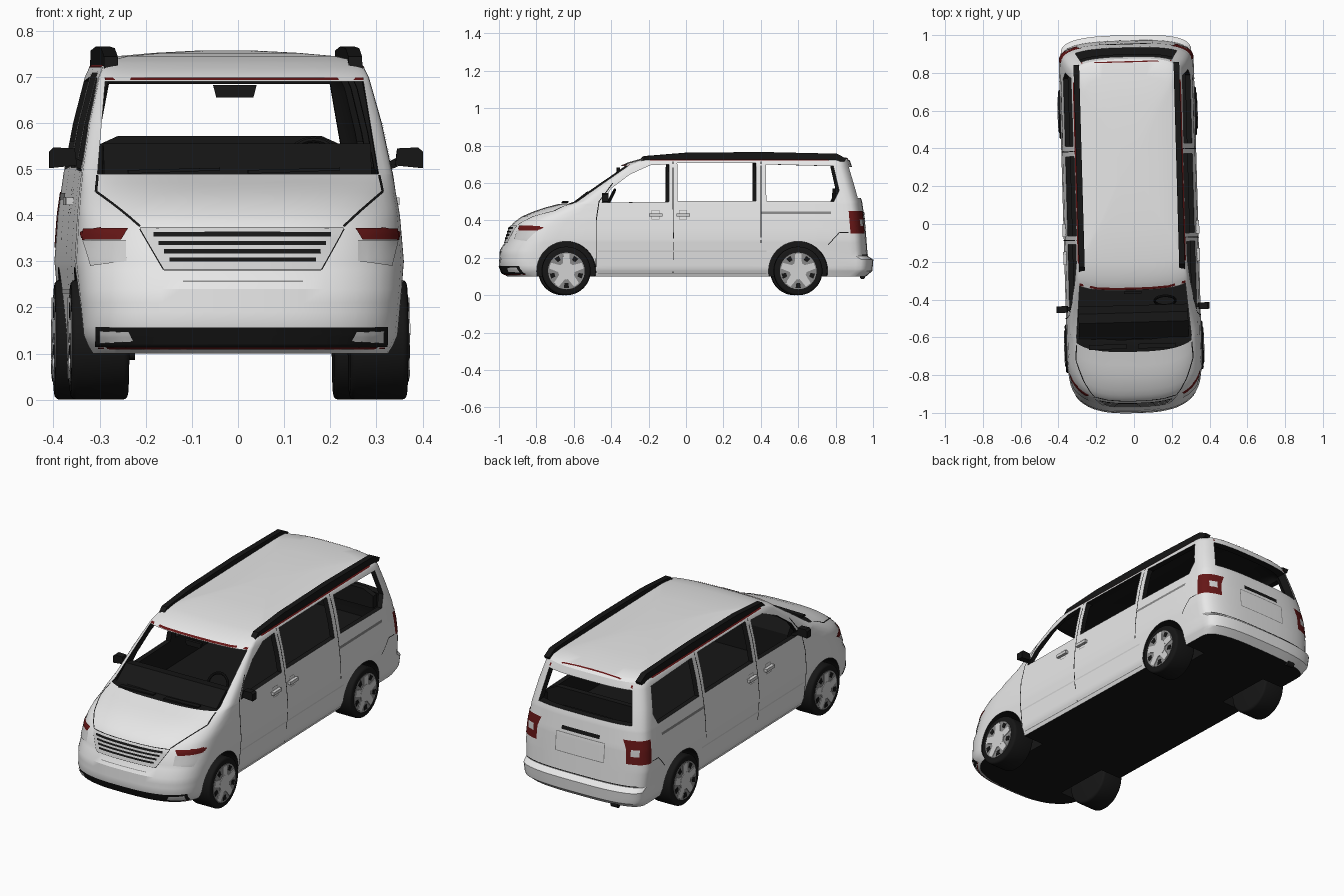
import bpy, bmesh, math
from math import sin, cos, pi
from mathutils import Matrix, Vector
from mathutils.bvhtree import BVHTree

if "Cube" in bpy.data.objects:
    bpy.data.objects.remove(bpy.data.objects["Cube"])


def material(name, *rgb):
    m = bpy.data.materials.new(name)
    m.use_nodes = True
    m.diffuse_color = (*rgb, 1)
    m.node_tree.nodes["Principled BSDF"].inputs["Base Color"].default_value = (*rgb, 1)
    return m


WHITE = material("white_paint", .8, .8, .8)
BLACK = material("black_trim", .008, .008, .008)
RED = material("dark_red", .13, .008, .008)
GREY = material("wheel_grey", .25, .25, .25)
SILVER = material("light_silver", .65, .65, .65)
parts = []


def add(name, bm, *mats, angle=None):
    me = bpy.data.meshes.new(name)
    bm.to_mesh(me)
    bm.free()
    for m in mats:
        me.materials.append(m)
    ob = bpy.data.objects.new(name, me)
    bpy.context.collection.objects.link(ob)
    parts.append(ob)
    if angle:
        smooth(ob, angle)
    return ob


def smooth(ob, angle):
    bpy.ops.object.select_all(action='DESELECT')
    ob.select_set(True)
    bpy.context.view_layer.objects.active = ob
    bpy.ops.object.shade_smooth_by_angle(angle=math.radians(angle))


def place(axis, u, v, d):
    return Vector({'x': (d, u, v), 'y': (u, d, v), 'z': (u, v, d)}[axis])


def prism(name, pts, axis, a, b, mat):
    bm = bmesh.new()
    f = bm.faces.new([bm.verts.new(place(axis, u, v, a)) for u, v in pts])
    ext = bmesh.ops.extrude_face_region(bm, geom=[f])["geom"]
    shift = place(axis, 0, 0, b - a)
    bmesh.ops.translate(bm, vec=shift, verts=[g for g in ext if isinstance(g, bmesh.types.BMVert)])
    bmesh.ops.recalc_face_normals(bm, faces=bm.faces)
    return add(name, bm, mat)


def rect(u0, u1, v0, v1):
    return [(u0, v0), (u1, v0), (u1, v1), (u0, v1)]


def cylinder(name, r, x0, x1, y, z, mat, seg=40, bevel=0):
    bm = bmesh.new()
    spin = Matrix.Translation(((x0 + x1) / 2, y, z)) @ Matrix.Rotation(pi / 2, 4, 'Y')
    bmesh.ops.create_cone(bm, cap_ends=True, segments=seg, radius1=r, radius2=r,
                          depth=abs(x1 - x0), matrix=spin)
    if bevel:
        rims = [e for e in bm.edges if abs(e.verts[0].co.x - e.verts[1].co.x) < 1e-4]
        bmesh.ops.bevel(bm, geom=rims, offset=bevel, segments=3, profile=.5, affect='EDGES')
    return add(name, bm, mat, angle=35)


# Body profiles by height: nose, tail, half width, nose corner depth
NOSE = [(.10, -.955), (.12, -.985), (.16, -1), (.24, -.995), (.28, -.97), (.36, -.945),
        (.39, -.92), (.42, -.88), (.45, -.81), (.47, -.75), (.488, -.68), (.50, -.645),
        (.60, -.49), (.69, -.35), (.71, -.31), (.73, -.24), (.745, -.13), (.752, 0), (.757, .2)]
TAIL = [(.10, .96), (.13, .995), (.19, 1), (.21, .97), (.40, .955), (.50, .94), (.69, .885),
        (.72, .875), (.735, .855), (.745, .78), (.752, .65), (.757, .45)]
WIDTH = [(.10, .325), (.14, .342), (.30, .357), (.40, .35), (.49, .338), (.60, .318),
         (.70, .293), (.72, .284), (.735, .267), (.745, .225), (.752, .15), (.757, .06)]
CORNER = [(.10, .22), (.36, .27), (.45, .25), (.49, .14), (.69, .06), (.757, .04)]


def at(table, z):
    for (a, p), (b, q) in zip(table, table[1:]):
        if z <= b:
            return p + (q - p) * max(0, z - a) / (b - a)
    return table[-1][1]


def body_loft(zmin=0, scale=(1, 1, 1)):
    bm = bmesh.new()
    rings = []
    levels = sorted({z for t in (NOSE, TAIL, WIDTH) for z, _ in t if z >= zmin})
    for z in levels:
        nose, tail, w, d = (at(t, z) for t in (NOSE, TAIL, WIDTH, CORNER))
        half = []
        for i in range(13):
            t = pi / 2 * i / 12
            half.append((w * sin(t) ** .714, nose + d * (1 - cos(t) ** .714)))
        half += [(w, nose + d + (tail - .1 - nose - d) * k / 8) for k in range(1, 8)]
        for i in range(11):
            t = pi / 2 * i / 10
            half.append((w * cos(t) ** .667, tail - .1 * (1 - sin(t) ** .667)))
        half[0], half[-1] = (0, nose), (0, tail)
        outline = half + [(-x, y) for x, y in half[-2:0:-1]]
        rings.append([bm.verts.new((x * scale[0], y * scale[1], z * scale[2])) for x, y in outline])
    n = len(rings[0])
    for lo, hi in zip(rings, rings[1:]):
        for i in range(n):
            bm.faces.new((lo[i], lo[(i + 1) % n], hi[(i + 1) % n], hi[i]))
    bm.faces.new(rings[0])
    bm.faces.new(rings[-1])
    bmesh.ops.recalc_face_normals(bm, faces=bm.faces)
    return bm


# Body shell: outer loft, black cabin, window and wheel openings
outer = body_loft()
skin = BVHTree.FromBMesh(outer)
for f in outer.faces:
    f.material_index = int(f.normal.z < -.9)
body = add("body_shell", outer, WHITE, BLACK)
first_cutter = len(parts)
add("cabin_space", body_loft(.32, (.93, .965, .965)), BLACK)
prism("front_window", [(-.46, .495), (-.1, .5), (-.1, .70), (-.2, .695), (-.31, .645), (-.41, .57)],
      'x', -.6, .6, BLACK)
prism("middle_window", rect(-.055, .365, .503, .708), 'x', -.6, .6, BLACK)
prism("rear_side_window", [(.42, .505), (.78, .5), (.81, .56), (.78, .69), (.42, .70)],
      'x', -.6, .6, BLACK)
prism("windscreen", [(-.305, .489), (.305, .489), (.28, .69), (-.28, .69)], 'y', -.9, -.2, BLACK)
prism("tail_window", [(-.27, .52), (.27, .52), (.24, .685), (-.24, .685)], 'y', .7, 1.2, BLACK)
AXLES = (-.65, .59)
for y in AXLES:
    for s in (-1, 1):
        cylinder("wheel_arch", .158, s * .2, s * .5, y, .13, BLACK)
cutters = parts[first_cutter:]
del parts[first_cutter:]
for c in cutters:
    mod = body.modifiers.new(c.name, 'BOOLEAN')
    mod.operation, mod.solver, mod.object = 'DIFFERENCE', 'EXACT', c
    mod.material_mode = 'TRANSFER'
bpy.context.view_layer.update()
cut = bpy.data.meshes.new_from_object(body.evaluated_get(bpy.context.evaluated_depsgraph_get()))
body.modifiers.clear()
body.data = cut
for c in cutters:
    bpy.data.objects.remove(c)
smooth(body, 28)


# Thin plates laid onto the body skin
def lay(name, quads, axis, side, mat, n=8, lift=.003):
    bm = bmesh.new()
    ray = place(axis, 0, 0, -side)
    for quad in quads:
        a, b, c, d = (Vector(p) for p in quad)
        grid = {}
        for i in range(n + 1):
            for j in range(n + 1):
                p = a.lerp(b, i / n).lerp(d.lerp(c, i / n), j / n)
                hit, normal, _, _ = skin.ray_cast(place(axis, p.x, p.y, 2 * side), ray)
                if hit:
                    grid[i, j] = bm.verts.new(hit + normal * lift)
        for i in range(n):
            for j in range(n):
                keys = [(i, j), (i + 1, j), (i + 1, j + 1), (i, j + 1)]
                if all(k in grid for k in keys):
                    f = bm.faces.new([grid[k] for k in keys])
                    f.normal_update()
                    if f.normal.dot(ray) > 0:
                        f.normal_flip()
    return add(name, bm, mat, angle=40)


def seam(name, pts, axis, side, mat=BLACK, w=.005, n=6):
    quads = []
    for p, q in zip(pts, pts[1:]):
        p, q = Vector(p), Vector(q)
        o = (q - p).orthogonal().normalized() * w / 2
        quads.append((p - o, q - o, q + o, p + o))
    lay(name, quads, axis, side, mat, n, .002)


# Nose: grille, lower intake, bonnet line
lay("grille_frame", [[(-.17, .282), (.17, .282), (.22, .37), (-.22, .37)]], 'y', -1, SILVER, 12)
for k in range(4):
    z = .298 + k * .018
    w = .158 + k * .011
    lay("grille_slot", [rect(-w, w, z, z + .009)], 'y', -1, BLACK, 10, .005)
seam("grille_edge", [(-.22, .37), (-.17, .282), (.17, .282), (.22, .37), (-.22, .37)], 'y', -1)
lay("lower_intake", [rect(-.315, .315, .116, .158)], 'y', -1, BLACK, 20)
seam("intake_lip", [(-.31, .113), (.31, .113)], 'y', -1, RED, .004, 16)
seam("plate_crease", [(-.13, .256), (.13, .256)], 'y', -1, GREY, .003)
seam("screen_edge", [(-.28, .694), (.28, .694)], 'y', -1, RED, .006)
# Tail: plate panel, handle strip, bumper line
seam("plate_panel", rect(-.14, .14, .31, .41) + [(-.14, .31)], 'y', 1, GREY, .004)
lay("tail_handle", [rect(-.11, .11, .425, .445)], 'y', 1, BLACK)
seam("tail_bumper_line", [(-.32, .215), (.32, .215)], 'y', 1, BLACK, .004, 16)
seam("roof_tail_line", [(-.24, .858), (.24, .858)], 'z', 1, RED, .006)

for s in (-1, 1):
    # Lamps
    lay("fog_lamp", [[(s * .235, .128), (s * .305, .124), (s * .305, .15), (s * .245, .148)]],
        'y', -1, SILVER, 8, .005)
    lay("headlamp", [[(s * .25, .30), (s * .325, .29), (s * .34, .345), (s * .25, .345)]], 'y', -1, SILVER)
    lay("headlamp_top", [[(s * .26, .346), (s * .34, .346), (s * .338, .37), (s * .245, .37)]],
        'y', -1, RED, 8, .004)
    lay("indicator", [[(-.87, .346), (-.79, .35), (-.77, .363), (-.85, .373)]], 'x', s, RED)
    seam("bonnet_line", [(s * .22, .375), (s * .26, .41), (s * .31, .45), (s * .305, .485)], 'y', -1)
    lay("tail_lamp_side", [[(.87, .33), (.945, .33), (.935, .45), (.86, .45)]], 'x', s, RED)
    lay("tail_lamp_back", [[(s * .265, .33), (s * .345, .33), (s * .338, .45), (s * .27, .45)]], 'y', 1, RED)
    lay("tail_lamp_lens", [rect(s * .28, s * .32, .37, .405)], 'y', 1, SILVER, 4, .005)
    # Door gaps, handles and side mouldings
    seam("front_door_gap", [(-.49, .12), (-.49, .40), (-.475, .50), (-.40, .60)], 'x', s)
    seam("middle_door_gap", [(-.078, .12), (-.078, .715)], 'x', s)
    seam("rear_door_gap", [(.39, .28), (.392, .715)], 'x', s)
    seam("sill_gap", [(-.48, .118), (.42, .118)], 'x', s, GREY, .004)
    seam("side_crease", [(-.48, .235), (.42, .235)], 'x', s, SILVER, .008)
    seam("bumper_gap", [(.75, .27), (.81, .335), (.86, .335)], 'x', s, BLACK, .004)
    seam("roof_gutter", [(-.2, .722), (.83, .722)], 'x', s, RED, .006, 12)
    lay("slide_rail", [rect(.395, .765, .434, .448)], 'x', s, GREY)
    for y in (-.172, -.025):
        prism("door_handle", rect(y - .035, y + .035, .422, .438), 'x', s * .34, s * .362, SILVER)
        seam("handle_recess", rect(y - .02, y + .02, .405, .455) + [(y - .02, .405)], 'x', s, GREY, .003, 2)
    # Roof rails and door mirrors
    prism("roof_rail", [(-.25, .715), (-.22, .744), (0, .762), (.4, .766), (.8, .757), (.85, .73),
                        (.84, .715)], 'x', s * .25, s * .28, BLACK)
    prism("mirror_arm", [(s * .31, .49), (s * .35, .505), (s * .35, .525), (s * .31, .505)],
          'y', -.45, -.43, BLACK)
    prism("door_mirror", [(s * .345, .508), (s * .405, .502), (s * .405, .538), (s * .395, .547),
                          (s * .35, .545)], 'y', -.46, -.425, BLACK)
    # Wheels
    for y in AXLES:
        cylinder("tyre", .13, s * .24, s * .365, y, .13, BLACK, 48, .012)
        cylinder("rim", .098, s * .30, s * .367, y, .13, GREY)
        cylinder("hub", .045, s * .30, s * .371, y, .13, SILVER, 20)
        for k in range(5):
            a = pi / 2 + k * 2 * pi / 5

            def polar(r, off):
                return (y + r * cos(a) - off * sin(a), .13 + r * sin(a) + off * cos(a))
            prism("spoke", [polar(.03, -.02), polar(.092, -.016), polar(.092, .016), polar(.03, .02)],
                  'x', s * .35, s * .37, SILVER)
            a += pi / 5
            prism("rim_hole", [polar(.065, -.01), polar(.09, -.014), polar(.09, .014), polar(.065, .01)],
                  'x', s * .36, s * .369, BLACK)

# Cabin parts, wipers and exhaust
prism("dashboard", [(-.61, .31), (-.61, .485), (-.52, .555), (-.47, .55), (-.43, .49), (-.43, .31)],
      'x', -.29, .29, BLACK)
prism("tail_trim", [(-.28, .48), (.28, .48), (.28, .545), (.22, .572), (-.22, .572), (-.28, .545)],
      'y', .79, .82, BLACK)
prism("inner_mirror", [(-.04, .655), (.04, .655), (.047, .682), (-.047, .682)], 'y', -.37, -.355, BLACK)
for x in (-.24, .02):
    prism("wiper", [(x, .49), (x + .2, .497), (x + .2, .503), (x, .498)], 'y', -.66, -.635, BLACK)
bpy.ops.mesh.primitive_torus_add(location=(.17, -.41, .515), rotation=(1.1, 0, 0), major_radius=.055,
                                 minor_radius=.007, major_segments=28, minor_segments=8)
wheel = bpy.context.object
wheel.name = "steering_wheel"
wheel.data.materials.append(BLACK)
parts.append(wheel)
cylinder("exhaust", .014, -.22, -.18, .95, .1, BLACK, 12)

# The whole vehicle stands slightly turned
turn = Matrix.Translation((-.017, 0, 0)) @ Matrix.Rotation(.028, 4, 'Z')
bpy.context.view_layer.update()
for ob in parts:
    ob.matrix_world = turn @ ob.matrix_world
